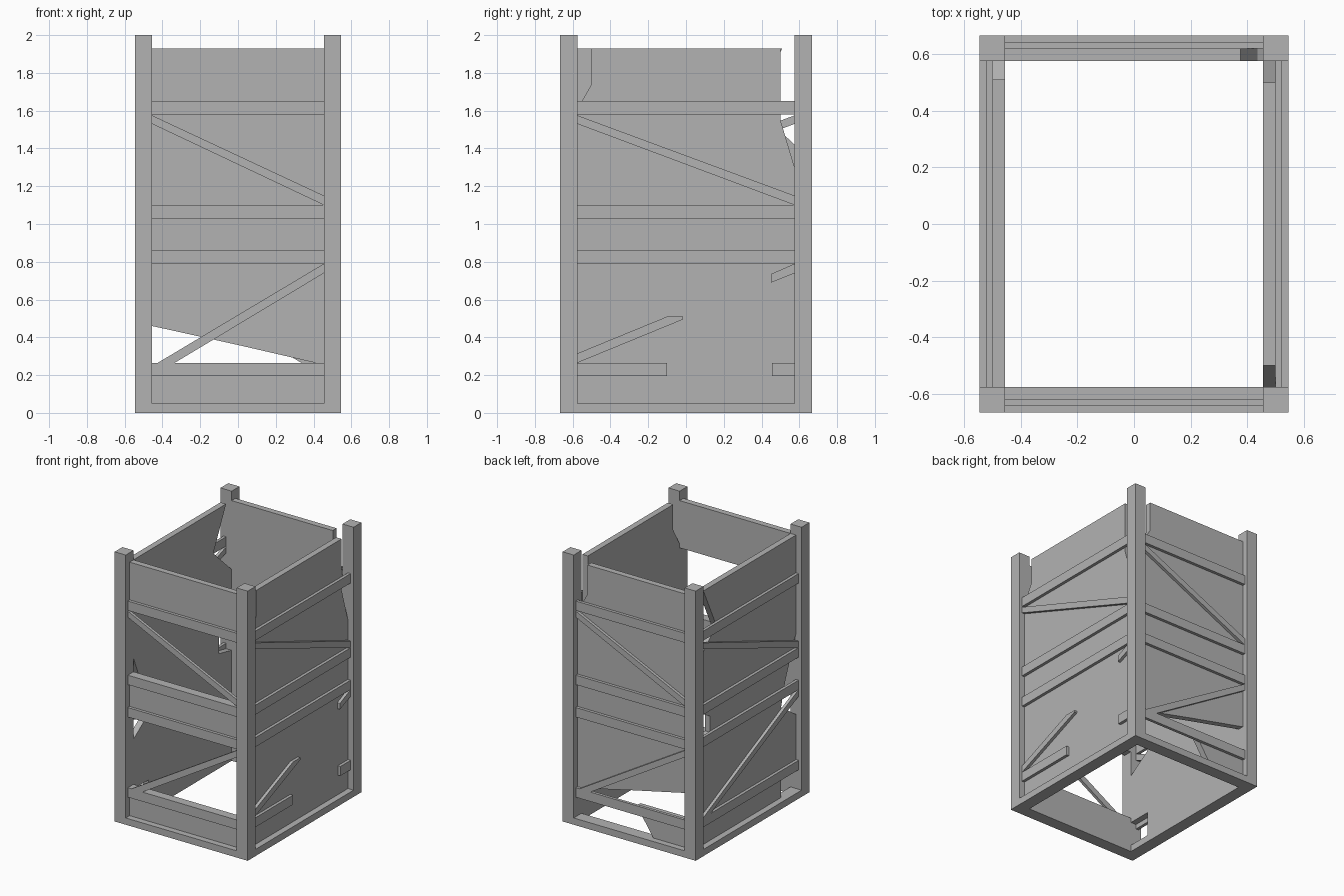
import bpy
from mathutils import Vector

cube = bpy.data.objects.get("Cube")
if cube:
    bpy.data.objects.remove(cube, do_unlink=True)

mat = bpy.data.materials.new("plain grey")
mat.use_nodes = True
GREY = (0.45, 0.45, 0.45, 1)
mat.diffuse_color = GREY
mat.node_tree.nodes["Principled BSDF"].inputs["Base Color"].default_value = GREY

HX, HY, POST, BASE = 0.546, 0.666, 0.091, 0.05
IX, IY = HX - POST, HY - POST
PANEL, RAIL = 0.045, 0.022

# Each wall: direction along it (left to right from outside), outward direction,
# half length between posts, distance of the inner face from the centre
WALLS = {
    "front": (Vector((1, 0, 0)), Vector((0, -1, 0)), IX, IY),
    "right": (Vector((0, 1, 0)), Vector((1, 0, 0)), IY, IX),
    "back": (Vector((-1, 0, 0)), Vector((0, 1, 0)), IX, IY),
    "left": (Vector((0, -1, 0)), Vector((-1, 0, 0)), IY, IX),
}


def add_mesh(name, verts, faces):
    mesh = bpy.data.meshes.new(name)
    mesh.from_pydata(verts, [], faces)
    mesh.materials.append(mat)
    obj = bpy.data.objects.new(name, mesh)
    bpy.context.collection.objects.link(obj)
    return obj


def prism(wall, name, outline, near, depth):
    """Extrude an outline (along, up), listed anticlockwise, outward from a wall."""
    along, out, _, dist = WALLS[wall]
    n = len(outline)
    verts = [along * u + out * (dist + d) + Vector((0, 0, z))
             for d in (near, near + depth) for u, z in outline]
    faces = [tuple(reversed(range(n))), tuple(range(n, 2 * n))]
    faces += [(i, (i + 1) % n, n + (i + 1) % n, n + i) for i in range(n)]
    return add_mesh(f"{wall}_{name}", verts, faces)


def rect(u0, u1, z0, z1):
    return [(u0, z0), (u1, z0), (u1, z1), (u0, z1)]


def panel(wall, name, outline):
    prism(wall, name, outline, 0, PANEL)


def rail(wall, name, outline):
    prism(wall, name, outline, PANEL, RAIL)


def box(name, x0, x1, y0, y1, z0, z1):
    verts = [(x, y, z) for z in (z0, z1) for x, y in ((x0, y0), (x1, y0), (x1, y1), (x0, y1))]
    add_mesh(name, verts, [(3, 2, 1, 0), (4, 5, 6, 7), (0, 1, 5, 4),
                           (1, 2, 6, 5), (2, 3, 7, 6), (3, 0, 4, 7)])


# Corner posts
for sx, side in ((-1, "right"), (1, "left")):
    for sy, end in ((-1, "front"), (1, "back")):
        xs, ys = sorted((sx * IX, sx * HX)), sorted((sy * IY, sy * HY))
        box(f"{end}_{side}_post", *xs, *ys, 0, 2)

# Base frame
for wall, (_, _, half, _) in WALLS.items():
    prism(wall, "base_beam", rect(-half, half, 0, BASE), 0, POST)

# Horizontal rails and diagonal braces
LEVELS = {"lower": (0.195, 0.265), "middle": (0.79, 0.86),
          "chest": (1.03, 1.1), "upper": (1.58, 1.65)}
for wall, (_, _, h, _) in WALLS.items():
    for level, (z0, z1) in LEVELS.items():
        if (wall, level) != ("right", "lower"):
            rail(wall, f"{level}_rail", rect(-h, h, z0, z1))
    rail(wall, "upper_brace", [(-h, 1.53), (h, 1.1), (h, 1.15), (-h, 1.575)])
    if wall != "right":
        rail(wall, "lower_brace", [(-h + 0.03, 0.265), (-h + 0.12, 0.265),
                                   (h, 0.74), (h, 0.79)])

# Broken pieces on the right wall
rail("right", "broken_rail_long", rect(-IY, -0.1, 0.195, 0.265))
rail("right", "broken_rail_short", rect(0.455, IY, 0.195, 0.265))
rail("right", "broken_brace_long", [(-IY, 0.265), (-0.015, 0.495), (-0.015, 0.51),
                                    (-0.1, 0.51), (-IY, 0.315)])
rail("right", "broken_brace_short", [(0.45, 0.69), (IY, 0.74), (IY, 0.79), (0.45, 0.735)])

# Front wall boards, open behind the braces
TOP = 1.93
for name, z0, z1 in (("lower", BASE, 0.265), ("middle", 0.79, 1.1), ("upper", 1.58, TOP)):
    panel("front", f"{name}_panel", rect(-IX, IX, z0, z1))

# Right wall with chipped upper corners
panel("right", "panel", [(-IY, BASE), (IY, BASE), (IY, 1.3), (0.5, 1.55), (0.5, TOP),
                         (-0.5, TOP), (-0.5, 1.74), (-IY, 1.61)])

# Back wall with a gap above the lower rail and a broken bottom board
panel("back", "panel", [(-IX, 0.255), (-0.41, 0.265), (-0.02, 0.355), (IX, 0.46), (IX, TOP),
                        (-0.375, TOP), (-0.375, 1.71), (-0.435, 1.61), (-IX, 1.6)])
panel("back", "bottom_panel", [(0.165, BASE), (IX, BASE), (IX, 0.255), (0.03, 0.255)])

# Left wall with broken ends
panel("left", "panel", [(-IY, BASE), (0.4, BASE), (0.4, 0.23), (IY, 0.23), (IY, 0.6),
                        (0.4, 0.72), (0.45, 0.9), (IY, 1.2), (IY, TOP),
                        (-0.51, TOP), (-0.36, 1.62), (-IY, 1.42),
                        (-IY, 1.05), (-0.43, 0.97), (-0.43, 0.85), (-IY, 0.82)])
